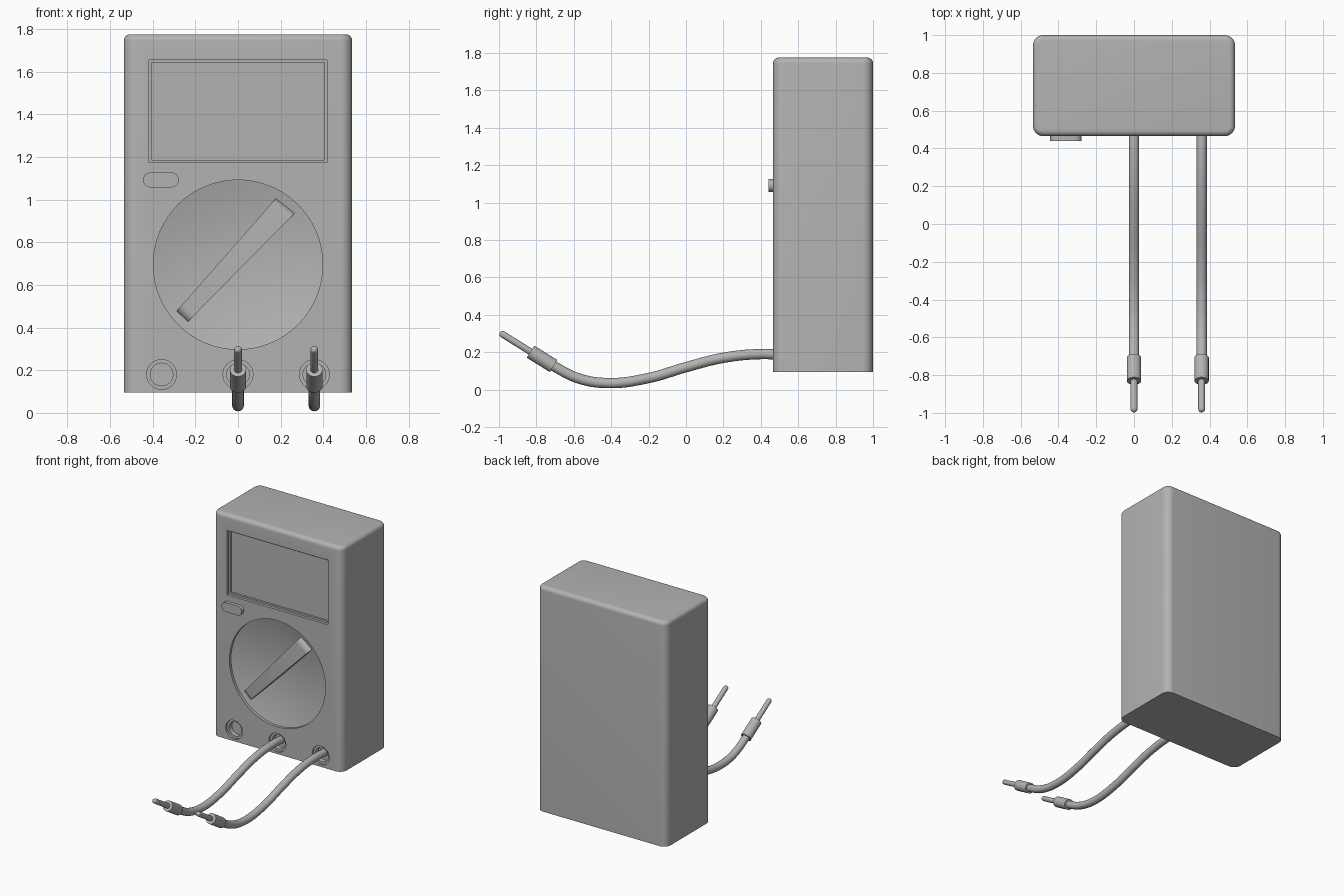
import bpy, bmesh, math
from mathutils import Vector, Matrix

if "Cube" in bpy.data.objects:
    bpy.data.objects.remove(bpy.data.objects["Cube"], do_unlink=True)

GREY = (0.45, 0.45, 0.45, 1)
mat = bpy.data.materials.new("plain grey")
mat.use_nodes = True
mat.diffuse_color = GREY
mat.node_tree.nodes["Principled BSDF"].inputs["Base Color"].default_value = GREY

FRONT = 0.465   # y of the front face


def make(name, bm):
    bmesh.ops.recalc_face_normals(bm, faces=bm.faces)
    me = bpy.data.meshes.new(name)
    bm.to_mesh(me)
    bm.free()
    me.materials.append(mat)
    ob = bpy.data.objects.new(name, me)
    bpy.context.collection.objects.link(ob)
    return ob


def activate(ob):
    bpy.ops.object.select_all(action='DESELECT')
    ob.select_set(True)
    bpy.context.view_layer.objects.active = ob


def smooth(ob, angle=30):
    activate(ob)
    bpy.ops.object.shade_smooth_by_angle(angle=math.radians(angle))


def box(x0, x1, y0, y1, z0, z1):
    bm = bmesh.new()
    bmesh.ops.create_cube(bm, size=1)
    for v in bm.verts:
        v.co = Vector(((x0 + x1) / 2 + v.co.x * (x1 - x0),
                       (y0 + y1) / 2 + v.co.y * (y1 - y0),
                       (z0 + z1) / 2 + v.co.z * (z1 - z0)))
    return bm


def lathe(start, axis, profile, steps=32):
    """Spin (distance, radius) pairs around an axis."""
    bm = bmesh.new()
    turn = axis.to_track_quat('Z', 'Y').to_matrix().to_4x4()
    verts = [bm.verts.new((r, 0, d)) for d, r in profile]
    edges = [bm.edges.new(pair) for pair in zip(verts, verts[1:])]
    bmesh.ops.spin(bm, geom=verts + edges, cent=(0, 0, 0), axis=(0, 0, 1),
                   angle=math.tau, steps=steps, use_duplicate=False)
    bmesh.ops.remove_doubles(bm, verts=bm.verts, dist=1e-5)
    bmesh.ops.transform(bm, matrix=Matrix.Translation(start) @ turn, verts=bm.verts)
    return bm


def prism(outline, y0, y1):
    """Extrude an (x, z) outline along y."""
    bm = bmesh.new()
    face = bm.faces.new([bm.verts.new((x, y0, z)) for x, z in outline])
    new = bmesh.ops.extrude_face_region(bm, geom=[face])["geom"]
    bmesh.ops.translate(bm, vec=(0, y1 - y0, 0),
                        verts=[v for v in new if isinstance(v, bmesh.types.BMVert)])
    return bm


def cut(target, bm):
    cutter = make("cutter", bm)
    cutter.hide_render = True
    mod = target.modifiers.new("recess", 'BOOLEAN')
    mod.operation, mod.solver, mod.object = 'DIFFERENCE', 'EXACT', cutter
    activate(target)
    bpy.ops.object.modifier_apply(modifier=mod.name)
    bpy.data.objects.remove(cutter, do_unlink=True)


# Case: rounded upright edges, rounded top rim, sharp bottom
bm = box(-0.535, 0.535, FRONT, 1.0, 0.095, 1.775)
uprights = [e for e in bm.edges if abs(e.verts[0].co.z - e.verts[1].co.z) > 0.1]
bmesh.ops.bevel(bm, geom=uprights, offset=0.055, segments=8, profile=0.5, affect='EDGES')
rim = [e for e in bm.edges if all(v.co.z > 1.77 for v in e.verts)]
bmesh.ops.bevel(bm, geom=rim, offset=0.03, segments=6, profile=0.5, affect='EDGES')
case = make("case", bm)

# Stepped screen recess
cut(case, box(-0.418, 0.418, 0.4, FRONT + 0.02, 1.173, 1.655))
cut(case, box(-0.405, 0.405, 0.4, FRONT + 0.035, 1.186, 1.642))

# Dished dial recess
DIAL_R, RIM, DEEP = 0.397, 0.02, 0.07
dish = [(0, 0), (0, DIAL_R)]
for i in range(11):
    r = DIAL_R * (1 - i / 10)
    dish.append((0.1 + RIM + (DEEP - RIM) * (1 - (r / DIAL_R) ** 2), r))
cut(case, lathe(Vector((0, FRONT - 0.1, 0.695)), Vector((0, 1, 0)), dish, 64))

# Stepped sockets
for x in (-0.358, 0, 0.358):
    cut(case, lathe(Vector((x, FRONT - 0.05, 0.18)), Vector((0, 1, 0)),
                    [(0, 0), (0, 0.07), (0.065, 0.07), (0.065, 0.053), (0.1, 0.053), (0.1, 0)]))
smooth(case)

# Tapered selector bar with rounded ends
bm = prism([(-0.29, 0.475), (-0.237, 0.425), (0.268, 0.938), (0.18, 1.008)],
           FRONT + 0.002, FRONT + 0.09)
along = Vector((0.68, 0, 0.73))
ends = [e for e in bm.edges
        if all(v.co.y < FRONT + 0.01 for v in e.verts)
        and abs((e.verts[0].co - e.verts[1].co).normalized().dot(along)) < 0.5]
bmesh.ops.bevel(bm, geom=ends, offset=0.045, segments=6, profile=0.5, affect='EDGES')
smooth(make("selector_bar", bm))

# Pill button
pill = []
for cx, start in ((-0.312, -90), (-0.41, 90)):
    for i in range(13):
        a = math.radians(start + 15 * i)
        pill.append((cx + 0.035 * math.cos(a), 1.092 + 0.035 * math.sin(a)))
smooth(make("button", prism(pill, FRONT - 0.025, FRONT + 0.02)))

# Test leads: cable, sleeve and probe tip
PATH = [(0.53, 0.185), (0.4, 0.19), (0.2, 0.17), (0, 0.12), (-0.2, 0.062),
        (-0.42, 0.035), (-0.58, 0.062), (-0.72, 0.132)]
slope = Vector((0, -0.85, 0.53)).normalized()


def cable(name, x):
    cu = bpy.data.curves.new(name, 'CURVE')
    cu.dimensions = '3D'
    cu.bevel_depth, cu.bevel_resolution, cu.resolution_u = 0.0275, 6, 8
    cu.use_fill_caps = True
    sp = cu.splines.new('BEZIER')
    sp.bezier_points.add(len(PATH) - 1)
    for p, (y, z) in zip(sp.bezier_points, PATH):
        p.co = (x, y, z)
        p.handle_left_type = p.handle_right_type = 'AUTO'
    cu.materials.append(mat)
    ob = bpy.data.objects.new(name, cu)
    bpy.context.collection.objects.link(ob)
    activate(ob)
    bpy.ops.object.convert(target='MESH')
    smooth(bpy.context.object, 40)


for side, x in (("centre", 0), ("left", 0.358)):
    cable(side + "_cable", x)
    base = Vector((x, -0.708, 0.126))
    smooth(make(side + "_sleeve", lathe(base, slope, [
        (0, 0), (0, 0.038), (0.145, 0.038), (0.145, 0)])))
    tip = [(0.14, 0)] + [(0.14, 0.018)]
    for i in range(7):
        a = math.radians(15 * i)
        tip.append((0.32 + 0.018 * math.sin(a), 0.018 * math.cos(a)))
    smooth(make(side + "_probe_tip", lathe(base, slope, tip, 20)), 40)
